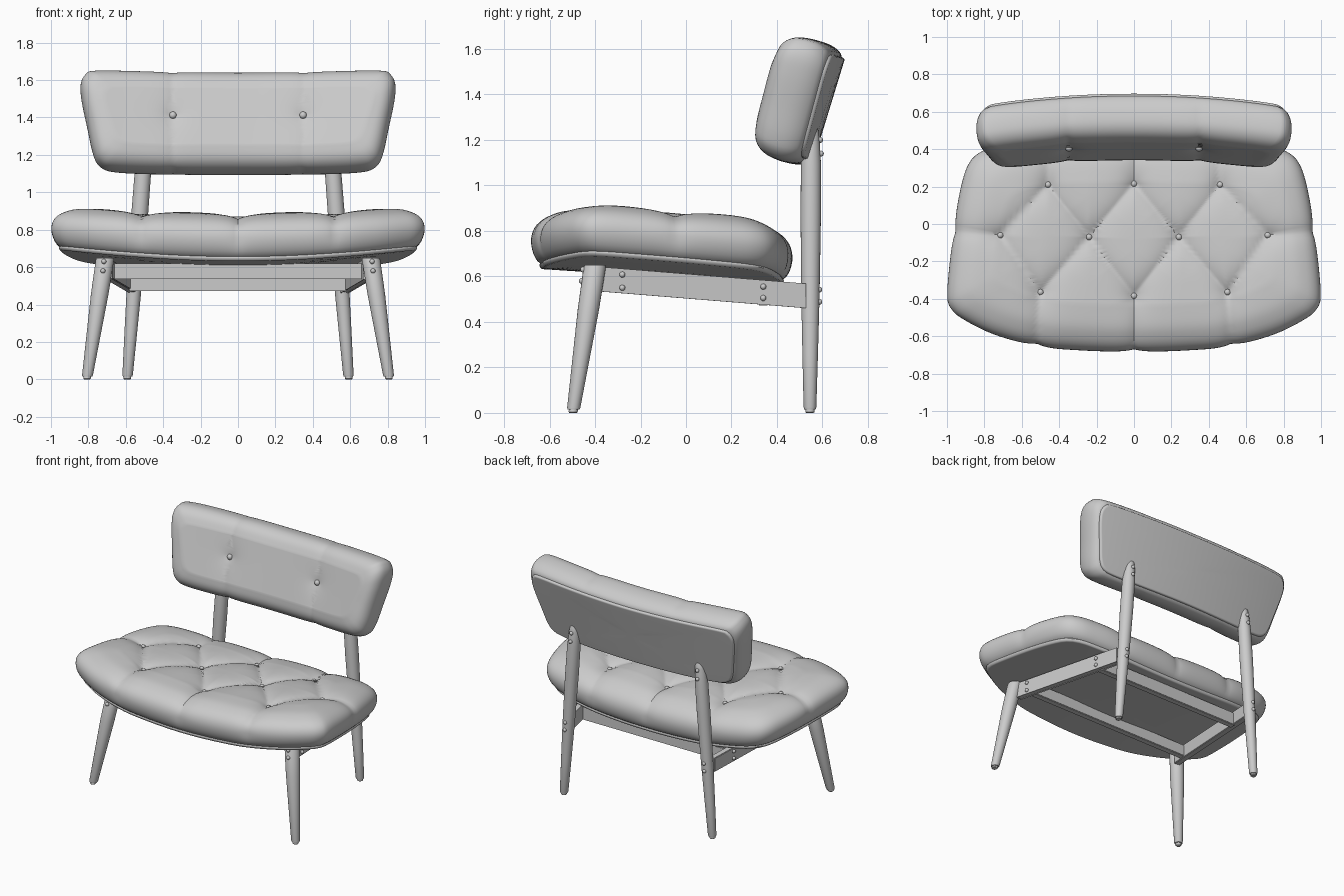
import bpy, bmesh, math
from mathutils import Vector

if "Cube" in bpy.data.objects:
    bpy.data.objects.remove(bpy.data.objects["Cube"])


def finish(bm, name, angle=40):
    bmesh.ops.recalc_face_normals(bm, faces=bm.faces)
    me = bpy.data.meshes.new(name)
    bm.to_mesh(me)
    bm.free()
    me.shade_smooth()
    me.set_sharp_from_angle(angle=math.radians(angle))
    ob = bpy.data.objects.new(name, me)
    bpy.context.collection.objects.link(ob)
    return ob


def spline(pts, closed, n):
    # Catmull-Rom through pts, resampled to even spacing
    p = [Vector(q) for q in pts]
    m, k = len(p), 16
    get = (lambda i: p[i % m]) if closed else (lambda i: p[max(0, min(m - 1, i))])
    out = []
    for i in range(m if closed else m - 1):
        a, b, c, d = get(i - 1), get(i), get(i + 1), get(i + 2)
        for j in range(k):
            t = j / k
            out.append(0.5 * (2 * b + (c - a) * t + (2 * a - 5 * b + 4 * c - d) * t * t
                              + (3 * b - a - 3 * c + d) * t ** 3))
    out.append(p[0] if closed else p[-1])
    acc = [0]
    for a, b in zip(out, out[1:]):
        acc.append(acc[-1] + (b - a).length)
    res, i = [], 0
    for s in range(n if closed else n + 1):
        want = acc[-1] * s / n
        while i < len(out) - 2 and acc[i + 1] < want:
            i += 1
        f = (want - acc[i]) / max(1e-9, acc[i + 1] - acc[i])
        res.append(out[i].lerp(out[i + 1], f))
    return res


def mirrored(half):
    return half + [(-x, y) for x, y in reversed(half[1:-1])]


def seg_dist(p, a, b):
    a, b = Vector(a), Vector(b)
    ab = b - a
    t = max(0, min(1, (p - a).dot(ab) / ab.length_squared))
    return (p - a - ab * t).length


def loft(name, outline, c, half, profile, place, dent=None, segs=240, inner=32, steps=24):
    # profile = (inset, height) from underside to top; the rings then shrink to the centre
    ring = spline(outline, True, segs)
    prof = spline(profile, False, steps)
    top = max(q[1] for q in profile)
    rows = [(prof[0], i / 5, 0, 0) for i in range(1, 5)]
    for i, q in enumerate(prof):
        t = (prof[min(i + 1, steps)] - prof[max(i - 1, 0)]).normalized()
        rows.append((q, 1, max(0, t.y), max(0, t.x)))
    rows += [(prof[-1], 1 - i / inner, 0, 1) for i in range(1, inner)]
    bm = bmesh.new()
    cen = Vector(c)

    def vert(p, d, f, h, nx, nz):
        def at(d):
            return cen + Vector(((p.x - cen.x) * (1 - d / half[0]),
                                 (p.y - cen.y) * (1 - d / half[1]))) * f
        q = at(d)
        if dent:
            e = dent(q) * min(1, h / (0.4 * top))
            q, h = at(d + 0.6 * e * nx), h - e * nz
        return bm.verts.new(place(q.x, q.y, h))

    grid = [[vert(p, q.x, f, q.y, nx, nz) for p in ring] for q, f, nx, nz in rows]
    for a, b in zip(grid, grid[1:]):
        for i in range(segs):
            j = (i + 1) % segs
            bm.faces.new((a[i], a[j], b[j], b[i]))
    for g, q, nz in ((grid[0], prof[0], 0), (grid[-1], prof[-1], 1)):
        v = vert(cen, 0, 0, q.y, 0, nz)
        for i in range(segs):
            bm.faces.new((g[i], g[(i + 1) % segs], v))
    return finish(bm, name)


def tuft(seams, buttons, ds, db):
    def dent(p):
        s = min(seg_dist(p, a, b) for a, b in seams)
        r = min((p - Vector(b)).length for b in buttons)
        return ds * math.exp(-s / 0.05) + db * math.exp(-r / 0.06)
    return dent


def balls(name, points, r):
    bm = bmesh.new()
    for p in points:
        v = bmesh.ops.create_uvsphere(bm, u_segments=12, v_segments=8, radius=r)["verts"]
        bmesh.ops.translate(bm, verts=v, vec=p)
    return finish(bm, name)


def both(pts):
    return [(s * p[0],) + tuple(p[1:]) for p in pts for s in (1, -1) if p[0] or s > 0]


def rod(name, p0, p1, profile, n=24):
    # turned leg with level rings
    p0, p1 = Vector(p0), Vector(p1)
    bm = bmesh.new()
    rings = []
    for t, r in profile:
        o = p0.lerp(p1, t)
        rings.append([bm.verts.new(o + Vector((r * math.cos(2 * math.pi * i / n),
                                               r * math.sin(2 * math.pi * i / n), 0))) for i in range(n)])
    for a, b in zip(rings, rings[1:]):
        for i in range(n):
            bm.faces.new((a[i], a[(i + 1) % n], b[(i + 1) % n], b[i]))
    bm.faces.new(rings[0])
    bm.faces.new(rings[-1])
    return finish(bm, name)


def bar(name, p0, p1, thick, height):
    p0, p1 = Vector(p0), Vector(p1)
    d = p1 - p0
    side = Vector((-d.y, d.x, 0)).normalized() * thick / 2
    up = Vector((0, 0, height / 2))
    bm = bmesh.new()
    bmesh.ops.create_cube(bm, size=2)
    for v in bm.verts:
        x, y, z = v.co
        v.co = (p1 if x > 0 else p0) + side * y + up * z
    bmesh.ops.bevel(bm, geom=bm.edges[:], offset=0.004, segments=2, affect='EDGES')
    return finish(bm, name)


# Seat cushion: rounded trapezoid, dished, with diamond tufting
def seat_place(x, y, h):
    return (x, y, 0.605 - 0.065 * y + 0.08 * x * x + h * (1 - 0.1 * x * x))

seat_line = mirrored([(0, -.685), (.3, -.675), (.52, -.655), (.75, -.59), (.92, -.505), (.98, -.45),
                      (.998, -.39), (.99, -.25), (.962, 0), (.925, .2), (.885, .32), (.82, .385),
                      (.7, .425), (.45, .46), (0, .47)])
A, B, C, D, E, F = (0, .215), (.46, .21), (.24, -.07), (.715, -.06), (.5, -.365), (0, -.385)
half_seams = [(A, C), (B, C), (B, D), (D, E), (C, E), (C, F), (F, (0, -.75)), (E, (.535, -.75)),
              (D, (1.1, -.025)), (B, (.45, .55)), (A, (0, .55))]
seat_seams = half_seams + [((-a[0], a[1]), (-b[0], b[1])) for a, b in half_seams]
seat_buttons = both([A, B, C, D, E, F])
seat_dent = tuft(seat_seams, seat_buttons, .026, .035)
T = .258
loft("seat", seat_line, (0, -.1), (1, .58),
     [(.06, 0), (.03, .02), (.008, .06), (0, .11), (.01, .155), (.035, .19), (.075, .218),
      (.14, .243), (.25, T)], seat_place, seat_dent)
loft("seat_base", seat_line, (0, -.1), (1, .58),
     [(.06, -.014), (.048, -.012), (.04, .004), (.05, .015)], seat_place, inner=6, steps=8, segs=120)
balls("seat_buttons", [seat_place(x, y, T + .004 - seat_dent(Vector((x, y)))) for x, y in seat_buttons], .018)

# Backrest: leaning, curved around the sitter, two vertical seams
tilt = math.radians(17)

def back_place(x, w, h):
    t = h - .12
    return (x, .505 - .1 * x * x + w * math.sin(tilt) - t * math.cos(tilt),
            1.375 + w * math.cos(tilt) + t * math.sin(tilt))

back_line = mirrored([(0, -.28), (.4, -.278), (.66, -.265), (.74, -.235), (.775, -.17), (.805, -.03),
                      (.835, .12), (.842, .21), (.82, .262), (.76, .284), (.4, .278), (0, .272)])
back_buttons = both([(.348, .01)])
back_seams = [((s * .348, -.4), (s * .356, .4)) for s in (1, -1)]
back_dent = tuft(back_seams, back_buttons, .012, .02)
loft("backrest", back_line, (0, 0), (.84, .28),
     [(.05, 0), (.025, .012), (.006, .05), (0, .1), (.008, .16), (.03, .2), (.065, .225),
      (.12, .24)], back_place, back_dent)
loft("backrest_panel", back_line, (0, 0), (.84, .28),
     [(.055, -.012), (.045, -.01), (.04, .004), (.05, .015)], back_place, inner=6, steps=8, segs=120)
balls("backrest_buttons", [back_place(x, w, .244 - back_dent(Vector((x, w)))) for x, w in back_buttons], .02)

# Legs and side rails, one set per side
for s, side in ((1, "right"), (-1, "left")):
    rod("front_leg_" + side, (s * .808, -.497, 0), (s * .71, -.4, .65),
        [(0, .016), (.006, .02), (.022, .02), (.023, .026), (.035, .029), (.7, .047), (.985, .049), (1, .045)])
    rod("back_leg_" + side, (s * .592, .545, 0), (s * .497, .55, 1.26),
        [(0, .016), (.003, .02), (.011, .02), (.012, .025), (.02, .028), (.2, .034), (.4, .04),
         (.7, .045), (.87, .044), (.96, .037), (.99, .031), (1, .022)])
    bar("side_rail_" + side, (s * .695, -.38, .588), (s * .57, .52, .515), .045, .1)

# Cross rails under the seat
bar("front_cross_rail", (-.67, -.28, .578), (.67, -.28, .578), .045, .085)
bar("back_cross_rail", (-.585, .34, .52), (.585, .34, .52), .045, .095)

# Screw heads
balls("screws", both([(.722, -.458, .58), (.717, -.452, .63), (.707, -.28, .55), (.707, -.28, .608),
                      (.62, .34, .505), (.62, .34, .555), (.557, .586, .488), (.553, .586, .542),
                      (.506, .593, 1.14), (.502, .589, 1.2)]), .013)
